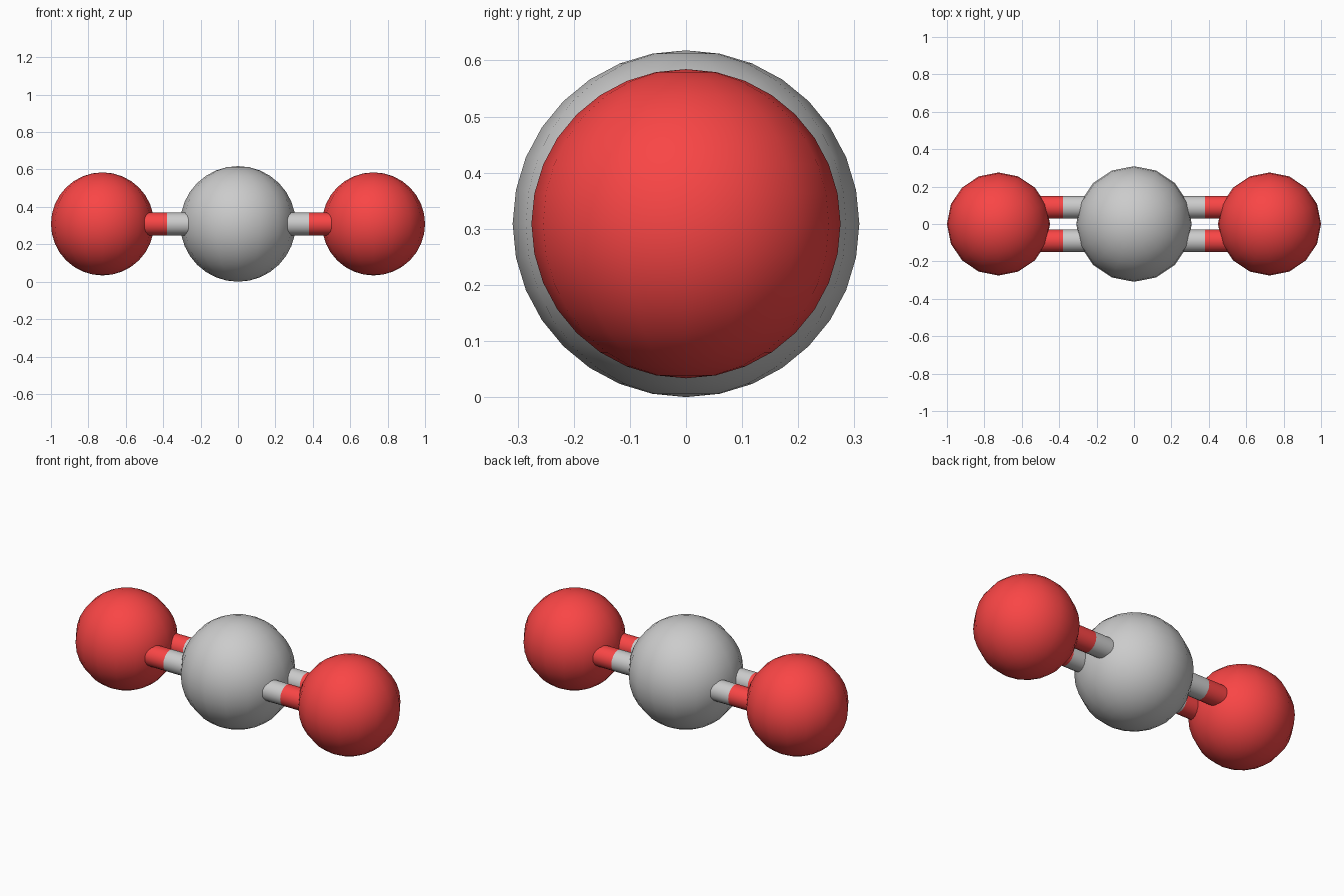
import bpy
import math

if "Cube" in bpy.data.objects:
    bpy.data.objects.remove(bpy.data.objects["Cube"])

CENTRE_Z = 0.309
BIG_R, SMALL_R = 0.309, 0.2755
OUTER_X = 1.0 - SMALL_R
BOND_R, BOND_Y = 0.061, 0.09
SPLIT_X = 0.38          # where a bond changes from grey to red

red = bpy.data.materials.new("red")
red.diffuse_color = (0.95, 0.06, 0.06, 1.0)
red.use_nodes = True
red.node_tree.nodes["Principled BSDF"].inputs["Base Color"].default_value = red.diffuse_color


def finish(name, material):
    obj = bpy.context.object
    obj.name = name
    if material:
        obj.data.materials.append(material)
    bpy.ops.object.shade_smooth_by_angle(angle=math.radians(40))


def ball(name, x, radius, material=None):
    bpy.ops.mesh.primitive_uv_sphere_add(segments=16, ring_count=16, radius=radius,
                                         location=(x, 0, CENTRE_Z))
    finish(name, material)


def rod(name, x0, x1, y, material=None):
    bpy.ops.mesh.primitive_cylinder_add(vertices=16, radius=BOND_R, depth=abs(x1 - x0),
                                        end_fill_type='NOTHING',
                                        location=((x0 + x1) / 2, y, CENTRE_Z),
                                        rotation=(0, math.pi / 2, 0))
    finish(name, material)


# central atom
ball("centre_atom", 0, BIG_R)

# outer atoms, each joined by a two-tone double bond
for side, s in (("left", -1), ("right", 1)):
    ball(side + "_atom", s * OUTER_X, SMALL_R, red)
    for place, y in (("front", -BOND_Y), ("back", BOND_Y)):
        rod(f"{side}_{place}_bond_inner", s * 0.2, s * SPLIT_X, y)
        rod(f"{side}_{place}_bond_outer", s * SPLIT_X, s * 0.56, y, red)
